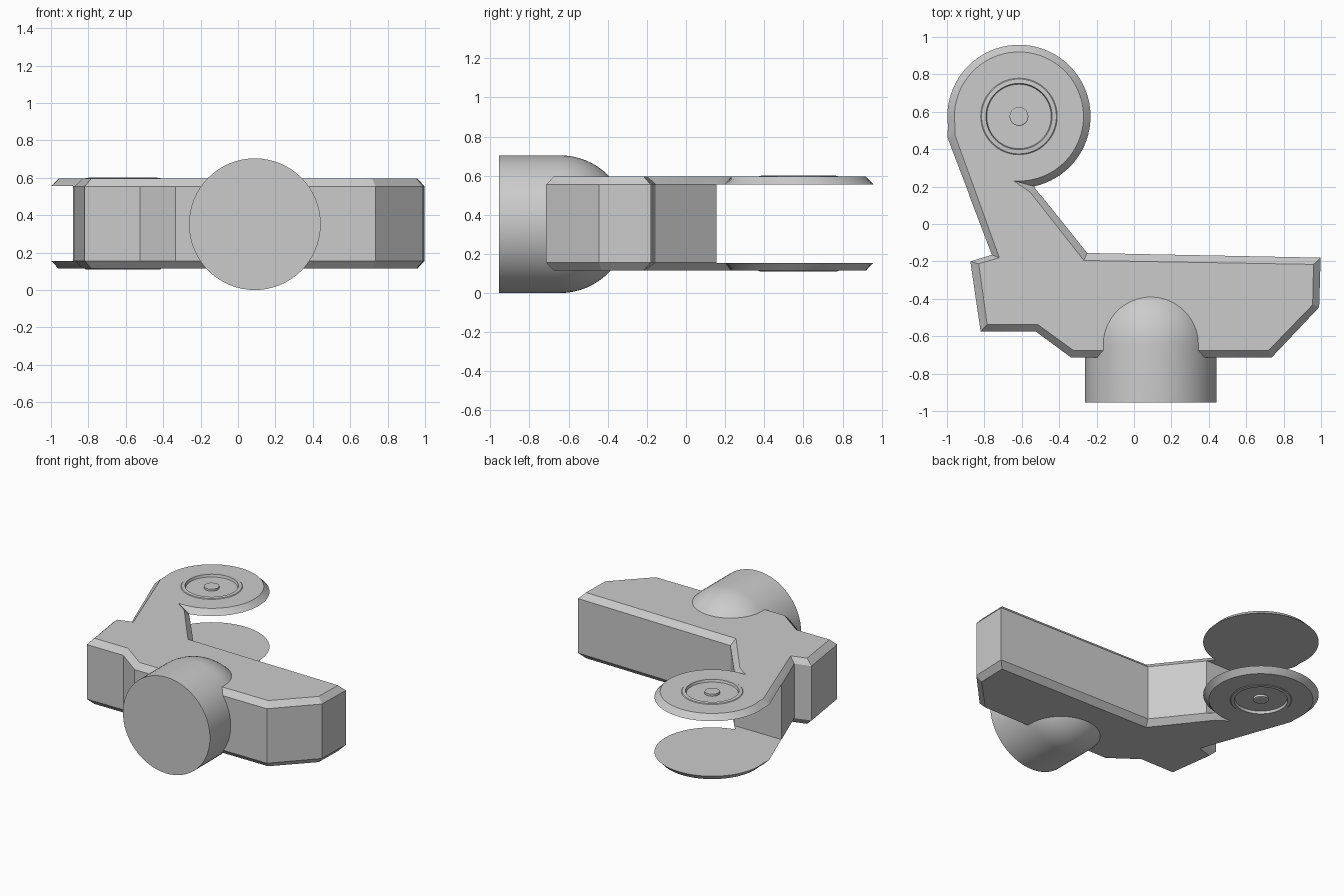
import bpy, bmesh, math
from mathutils import Matrix, Vector

if "Cube" in bpy.data.objects:
    bpy.data.objects.remove(bpy.data.objects["Cube"])

MID = 0.355                      # mid height of the body
DISC = Vector((-0.615, 0.575))   # centre of the round fork end


def finish(name, bm, smooth=True):
    bmesh.ops.recalc_face_normals(bm, faces=bm.faces)
    mesh = bpy.data.meshes.new(name)
    bm.to_mesh(mesh)
    bm.free()
    ob = bpy.data.objects.new(name, mesh)
    bpy.context.collection.objects.link(ob)
    if smooth:
        smooth_sharp(ob)
    return ob


def smooth_sharp(ob):
    bpy.ops.object.select_all(action='DESELECT')
    ob.select_set(True)
    bpy.context.view_layer.objects.active = ob
    bpy.ops.object.shade_smooth_by_angle(angle=math.radians(30))


def loft(name, loops, smooth=True):
    """Skin closed loops of equal length and cap both ends."""
    bm = bmesh.new()
    rings = [[bm.verts.new(p) for p in loop] for loop in loops]
    for a, b in zip(rings, rings[1:]):
        for i in range(len(a)):
            j = (i + 1) % len(a)
            bm.faces.new((a[i], a[j], b[j], b[i]))
    bm.faces.new(rings[0])
    bm.faces.new(rings[-1])
    return finish(name, bm, smooth)


def lathe(name, profile, matrix, closed=False, steps=64):
    """Revolve (radius, height) points about local z."""
    bm = bmesh.new()
    vs = [bm.verts.new((r, 0, h)) for r, h in profile]
    pairs = list(zip(vs, vs[1:])) + ([(vs[-1], vs[0])] if closed else [])
    es = [bm.edges.new(p) for p in pairs]
    bmesh.ops.spin(bm, geom=vs + es, cent=(0, 0, 0), axis=(0, 0, 1),
                   angle=2 * math.pi, steps=steps, use_merge=True)
    bmesh.ops.remove_doubles(bm, verts=bm.verts, dist=1e-5)
    bmesh.ops.transform(bm, matrix=matrix, verts=bm.verts)
    return finish(name, bm)


def cut(target, cutter):
    cutter.hide_render = True
    mod = target.modifiers.new("cut", 'BOOLEAN')
    mod.operation, mod.solver, mod.object = 'DIFFERENCE', 'EXACT', cutter
    bpy.context.view_layer.objects.active = target
    bpy.ops.object.modifier_apply(modifier=mod.name)
    bpy.data.objects.remove(cutter)


def arc(r, a0, a1, n=60):
    out = []
    for i in range(n + 1):
        a = math.radians(a0 + (a1 - a0) * i / n)
        out.append((DISC.x + r * math.cos(a), DISC.y + r * math.sin(a)))
    return out


# chamfered bracket plate with arm and round end
outer = [(-0.76, -0.165), (-0.875, -0.20), (-0.82, -0.575), (-0.525, -0.575),
         (-0.335, -0.715), (0.735, -0.715), (0.99, -0.445), (0.998, -0.18),
         (-0.25, -0.155), (-0.53, 0.195)]
outer += arc(0.385, -77, 188) + [(-1.0, 0.465)]
inner = [(-0.72, -0.18), (-0.83, -0.213), (-0.785, -0.537), (-0.515, -0.537),
         (-0.322, -0.677), (0.718, -0.677), (0.955, -0.432), (0.96, -0.216),
         (-0.268, -0.195), (-0.555, 0.17)]
inner += arc(0.345, -95, 189) + [(-0.957, 0.475)]
body = loft("bracket_body", [
    [(x, y, MID + z) for x, y in pts]
    for pts, z in ((inner, -0.24), (outer, -0.199), (outer, 0.199), (inner, 0.24))])

# slot that turns the round end into two plates
corners = [(-1.2, 0.155), (0, 0.155), (0, 1.2), (-1.2, 1.2)]
cut(body, loft("slot_cutter",
               [[(x, y, MID + z) for x, y in corners] for z in (-0.201, 0.201)], False))

# shallow pivot recess, rim and button on both outer faces
for side, sign in (("top", 1), ("bottom", -1)):
    m = Matrix.Translation((DISC.x, DISC.y, MID)) @ Matrix.Diagonal((1, 1, sign, 1))
    cut(body, lathe("recess_cutter", [(0, 0.228), (0.178, 0.228), (0.178, 0.3), (0, 0.3)], m))
    lathe(side + "_pivot_rim", [(0.207, 0.238), (0.2, 0.244), (0.177, 0.246),
                                (0.172, 0.227), (0.19, 0.227)], m, True)
    lathe(side + "_pivot_button", [(0, 0.226), (0.05, 0.226), (0.05, 0.243),
                                   (0.045, 0.246), (0, 0.246)], m)
smooth_sharp(body)

# round-nosed barrel pointing to the front
R = 0.352
nose = [(R * math.cos(math.pi / 2 * i / 16), -0.645 + R * math.sin(math.pi / 2 * i / 16))
        for i in range(16)] + [(0, -0.645 + R)]
lathe("barrel", [(0, -0.955), (R, -0.955)] + nose,
      Matrix.Translation((0.09, 0, R)) @ Matrix.Rotation(-math.pi / 2, 4, 'X'))
